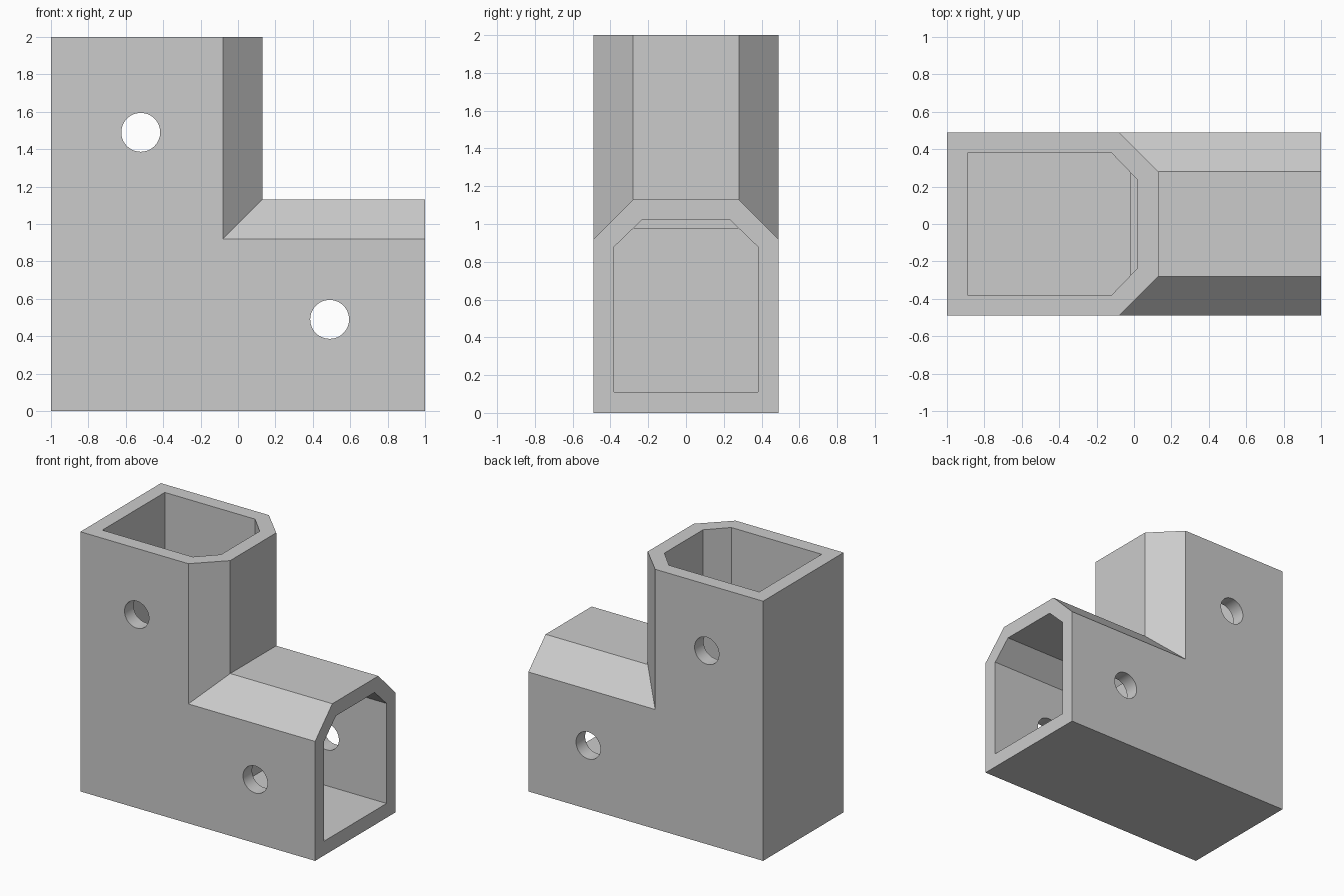
import bpy, bmesh, math
from mathutils import Matrix

if "Cube" in bpy.data.objects:
    bpy.data.objects.remove(bpy.data.objects["Cube"], do_unlink=True)

grey = bpy.data.materials.new("light_grey")
grey.use_nodes = True
colour = (0.6, 0.6, 0.6, 1)
grey.diffuse_color = colour
grey.node_tree.nodes["Principled BSDF"].inputs["Base Color"].default_value = colour


def finish(name, bm):
    bmesh.ops.recalc_face_normals(bm, faces=bm.faces)
    mesh = bpy.data.meshes.new(name)
    bm.to_mesh(mesh)
    bm.free()
    mesh.materials.append(grey)
    obj = bpy.data.objects.new(name, mesh)
    bpy.context.collection.objects.link(obj)
    return obj


def section(low, shoulder, crown, half, crown_half):
    """Box section with two bevelled corners: (distance from heel, y)."""
    return [(low, -half), (shoulder, -half), (crown, -crown_half),
            (crown, crown_half), (shoulder, half), (low, half)]


def loft(name, rings):
    bm = bmesh.new()
    loops = [[bm.verts.new(p) for p in ring] for ring in rings]
    for a, b in zip(loops, loops[1:]):
        for i in range(len(a)):
            j = (i + 1) % len(a)
            bm.faces.new((a[i], a[j], b[j], b[i]))
    bm.faces.new(loops[0])
    bm.faces.new(loops[-1])
    return finish(name, bm)


def across(profile, x):
    return [(x, y, d) for d, y in profile]


def upright(profile, z):
    return [(d - 1, y, z) for d, y in profile]


# Mitred outer elbow
outer = section(0, 0.92, 1.13, 0.49, 0.28)
elbow = loft("corner_bracket", [across(outer, 1),
                                [(d - 1, y, d) for d, y in outer],
                                upright(outer, 2)])

# Two blind sockets, slightly overlapping at the inner corner
inner = section(0.11, 0.88, 1.02, 0.38, 0.235)
cutters = [loft("side_socket_cutter", [across(inner, -0.02), across(inner, 1.2)]),
           loft("top_socket_cutter", [upright(inner, 0.98), upright(inner, 2.2)])]

# Screw holes through both walls of each socket
for name, x, z in (("side", 0.49, 0.49), ("top", -0.52, 1.49)):
    bm = bmesh.new()
    place = Matrix.Translation((x, 0, z)) @ Matrix.Rotation(math.pi / 2, 4, "X")
    bmesh.ops.create_cone(bm, cap_ends=True, segments=48, radius1=0.104,
                          radius2=0.104, depth=1.4, matrix=place)
    cutters.append(finish(name + "_hole_cutter", bm))

bpy.ops.object.select_all(action="DESELECT")
bpy.context.view_layer.objects.active = elbow
elbow.select_set(True)
for cutter in cutters:
    cutter.hide_render = True
    mod = elbow.modifiers.new(cutter.name, "BOOLEAN")
    mod.operation = "DIFFERENCE"
    mod.solver = "EXACT"
    mod.object = cutter
    bpy.ops.object.modifier_apply(modifier=mod.name)
    bpy.data.objects.remove(cutter, do_unlink=True)

# Smooth hole walls, crisp bevels
bpy.ops.object.shade_smooth_by_angle(angle=math.radians(30))
